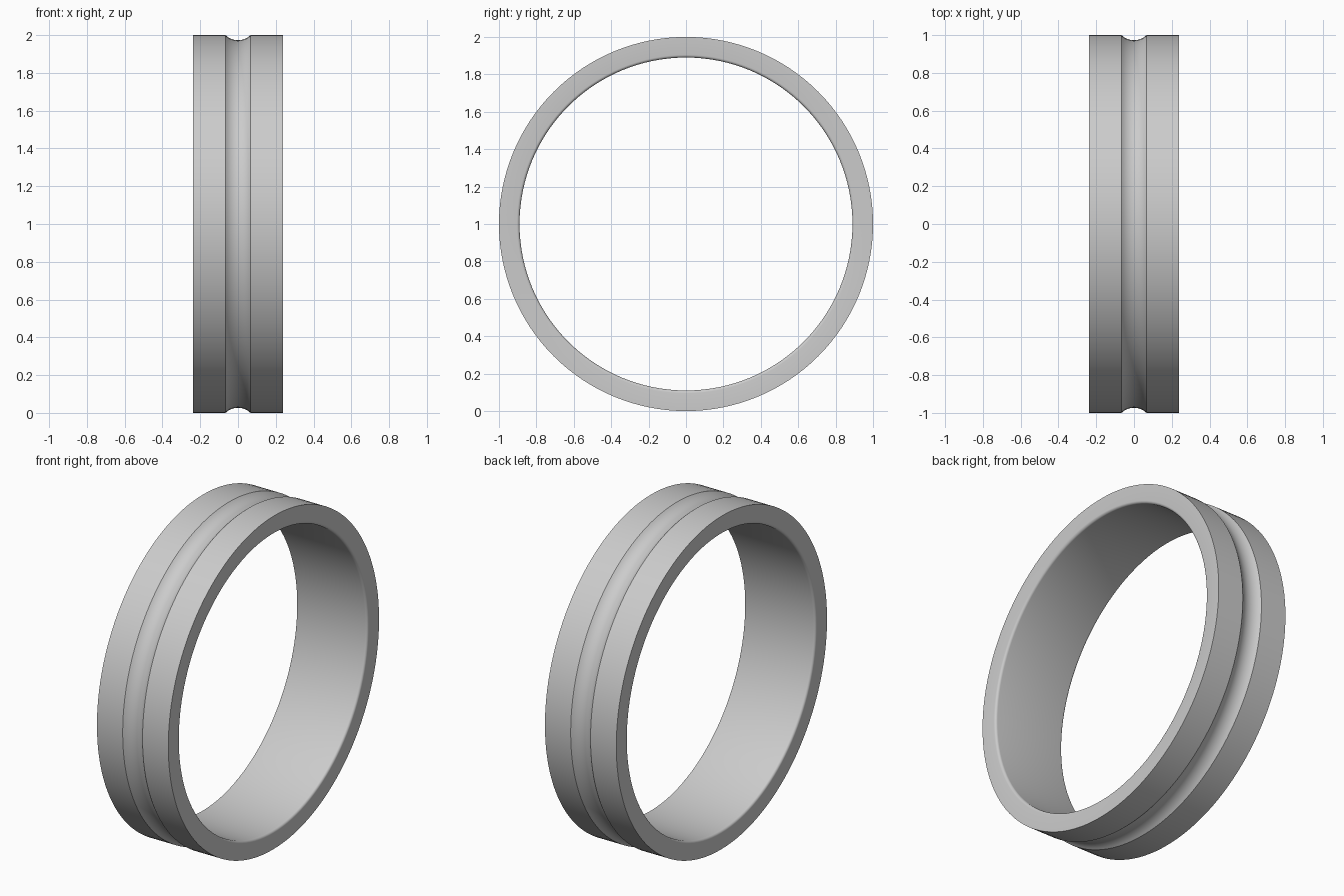
import bpy
import bmesh
from math import sin, cos, asin, pi, radians
from mathutils import Matrix, Vector

cube = bpy.data.objects.get("Cube")
if cube:
    bpy.data.objects.remove(cube)

SEGMENTS = 128
OUTER, INNER, HALF_WIDTH = 1.0, 0.89, 0.237
GROOVE_HALF, GROOVE_DEPTH = 0.066, 0.027
FILLET = 0.015

grey = bpy.data.materials.new("light_grey")
grey.use_nodes = True
colour = (0.6, 0.6, 0.6, 1)
grey.diffuse_color = colour
grey.node_tree.nodes["Principled BSDF"].inputs["Base Color"].default_value = colour


def arc(cx, cr, radius, start, end, steps):
    """Points (x, radius from the axis) along a circular arc."""
    angles = [start + (end - start) * i / steps for i in range(steps + 1)]
    return [(cx + radius * cos(a), cr + radius * sin(a)) for a in angles]


# Band cross-section: outer groove, square outer rims, rounded inner rims
groove_r = (GROOVE_HALF ** 2 + GROOVE_DEPTH ** 2) / (2 * GROOVE_DEPTH)
spread = asin(GROOVE_HALF / groove_r)
profile = [(-HALF_WIDTH, OUTER)]
profile += arc(0, OUTER - GROOVE_DEPTH + groove_r, groove_r,
               -pi / 2 - spread, -pi / 2 + spread, 12)
profile += [(HALF_WIDTH, OUTER)]
edge_x, edge_r = HALF_WIDTH - FILLET, INNER + FILLET
profile += arc(edge_x, edge_r, FILLET, 0, -pi / 2, 5)
profile += arc(-edge_x, edge_r, FILLET, -pi / 2, -pi, 5)

# Sweep the cross-section around the x axis
bm = bmesh.new()
rings = []
for s in range(SEGMENTS):
    turn = Matrix.Rotation(2 * pi * s / SEGMENTS, 3, 'X')
    rings.append([bm.verts.new(turn @ Vector((x, 0, r)) + Vector((0, 0, OUTER)))
                  for x, r in profile])
count = len(profile)
for s, ring in enumerate(rings):
    following = rings[(s + 1) % SEGMENTS]
    for i in range(count):
        j = (i + 1) % count
        bm.faces.new((ring[i], ring[j], following[j], following[i]))
bmesh.ops.recalc_face_normals(bm, faces=bm.faces)

mesh = bpy.data.meshes.new("ring_band")
bm.to_mesh(mesh)
bm.free()
mesh.materials.append(grey)
band = bpy.data.objects.new("ring_band", mesh)
bpy.context.collection.objects.link(band)

# Smooth surfaces with crisp groove and rim edges
bpy.ops.object.select_all(action='DESELECT')
band.select_set(True)
bpy.context.view_layer.objects.active = band
bpy.ops.object.shade_smooth_by_angle(angle=radians(30))
